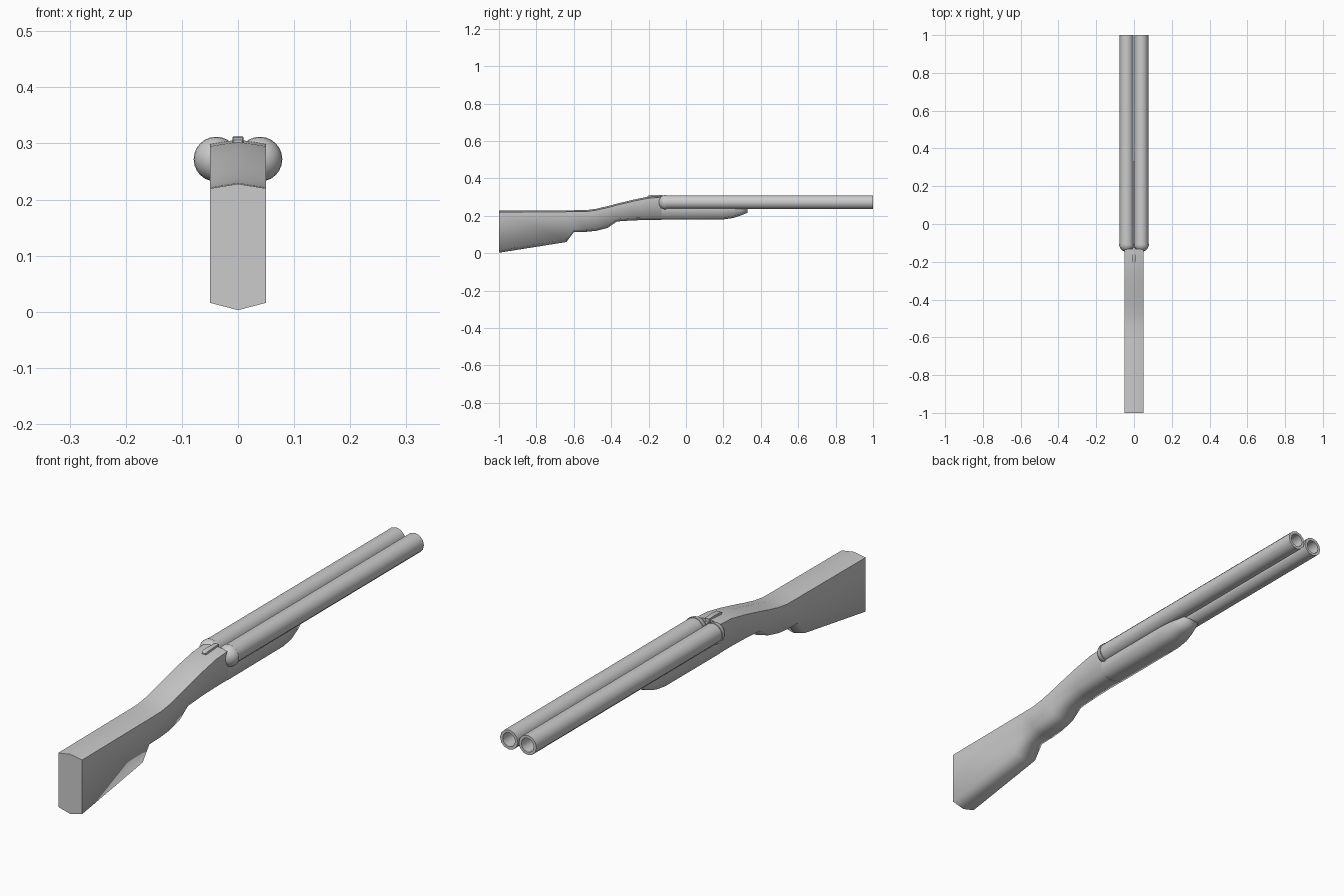
import bpy, bmesh, math
from mathutils import Matrix

if "Cube" in bpy.data.objects:
    bpy.data.objects.remove(bpy.data.objects["Cube"])


def finish(name, bm, angle):
    bmesh.ops.recalc_face_normals(bm, faces=bm.faces)
    me = bpy.data.meshes.new(name)
    bm.to_mesh(me)
    bm.free()
    ob = bpy.data.objects.new(name, me)
    bpy.context.collection.objects.link(ob)
    bpy.ops.object.select_all(action='DESELECT')
    bpy.context.view_layer.objects.active = ob
    ob.select_set(True)
    bpy.ops.object.shade_smooth_by_angle(angle=math.radians(angle))
    return ob


def skin(name, rings, angle, cap_start=True, cap_end=True):
    """Bridge equal-length rings of points into one surface."""
    bm = bmesh.new()
    loops = [[bm.verts.new(p) for p in r] for r in rings]
    n = len(loops[0])
    for a, b in zip(loops, loops[1:]):
        for i in range(n):
            j = (i + 1) % n
            bm.faces.new((a[i], a[j], b[j], b[i]))
    if cap_start:
        bm.faces.new(loops[0])
    if cap_end:
        bm.faces.new(loops[-1])
    return finish(name, bm, angle)


def hexagon(y, w, top, bottom, dt, db):
    """Flat-sided section with a shallow ridge above and a keel below."""
    return [(0, y, top), (w, y, top - dt), (w, y, bottom + db),
            (0, y, bottom), (-w, y, bottom + db), (-w, y, top - dt)]


# Stock with grip and receiver: y, top, bottom
stock = [(-1, .228, .003), (-.64, .230, .060), (-.60, .230, .113),
         (-.53, .231, .115), (-.48, .238, .120), (-.42, .252, .135),
         (-.37, .265, .170), (-.28, .287, .176), (-.20, .303, .178),
         (-.132, .307, .178)]
skin("stock", [hexagon(y, .05, t, b, .008, .013) for y, t, b in stock], 80)

# Fore-end under the barrels: y, half width, top, bottom
fore = [(-.132, .05, .242, .180), (.20, .05, .242, .181), (.25, .048, .242, .188),
        (.29, .043, .242, .201), (.33, .035, .242, .217)]
skin("fore_end", [hexagon(y, w, t, b, .003, .010) for y, w, t, b in fore], 80)

# Barrels with open bores, and rounded breech ends
CX, CZ, N = .039, .273, 12
for side, s in (("left", -1), ("right", 1)):
    def ring(y, r):
        return [(s * CX + r * math.cos(2 * math.pi * i / N), y,
                 CZ + r * math.sin(2 * math.pi * i / N)) for i in range(N)]
    skin(side + "_barrel", [ring(-.11, .037), ring(1, .037),
                            ring(1, .026), ring(.6, .026)], 50)
    bm = bmesh.new()
    bmesh.ops.create_uvsphere(bm, u_segments=24, v_segments=12, radius=.04,
                              matrix=Matrix.Rotation(math.pi / 2, 4, 'X'))
    cut = bmesh.ops.bisect_plane(bm, geom=bm.verts[:] + bm.edges[:] + bm.faces[:],
                                 dist=1e-5, plane_co=(0, .001, 0),
                                 plane_no=(0, 1, 0), clear_outer=True)
    bmesh.ops.holes_fill(bm, edges=[e for e in bm.edges if e.is_boundary])
    bmesh.ops.translate(bm, verts=bm.verts, vec=(s * CX, -.107, CZ - .001))
    finish(side + "_breech_ball", bm, 50)

# Opening lever on top of the receiver
lever = [(-.205, .007, .296, .306), (-.195, .010, .297, .311),
         (-.15, .009, .299, .312), (-.125, .009, .297, .311)]
skin("top_lever", [[(-w, y, b), (w, y, b), (w, y, t), (-w, y, t)]
                   for y, w, b, t in lever], 40)
